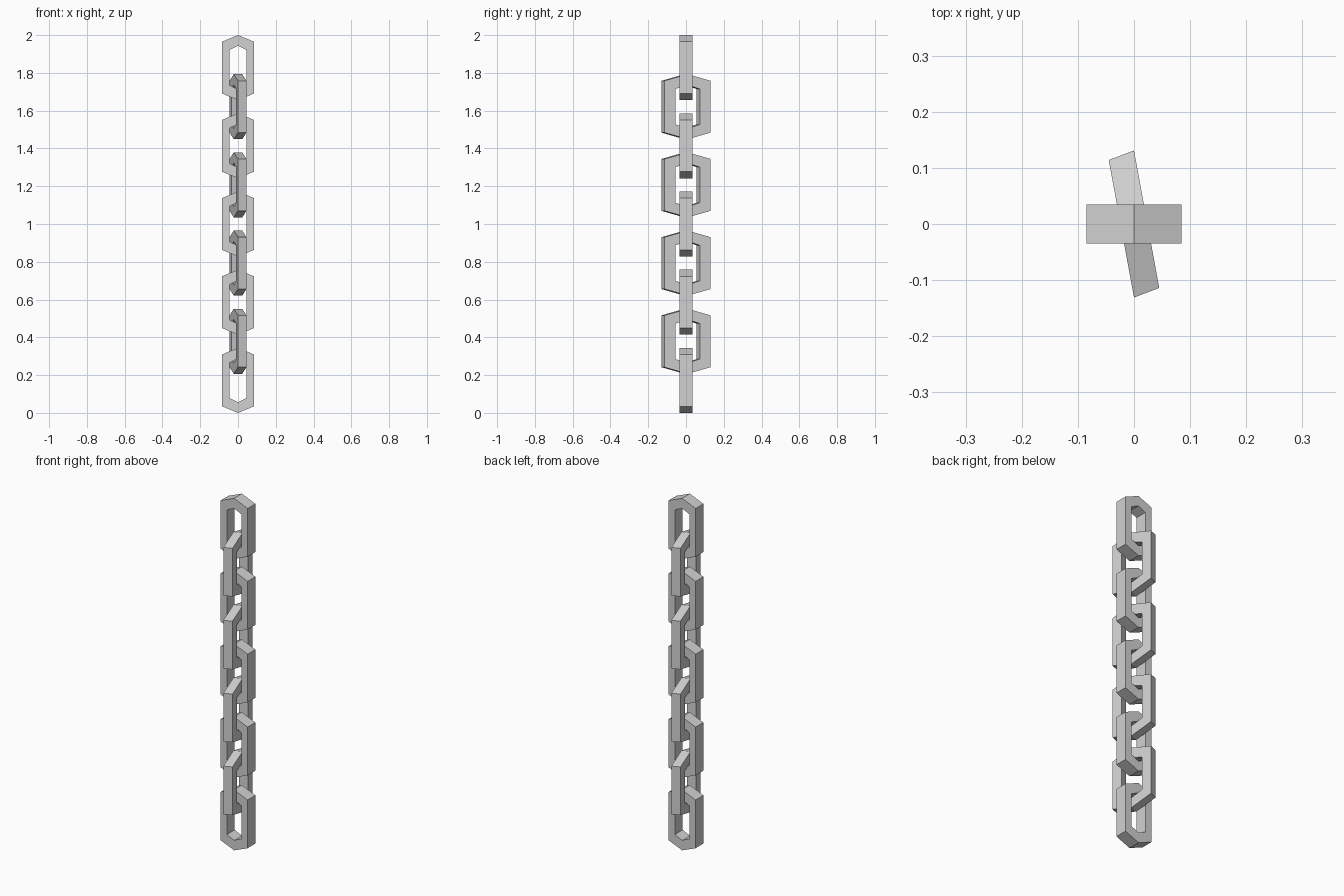
import bpy
import bmesh
from mathutils import Vector

cube = bpy.data.objects.get("Cube")
if cube:
    bpy.data.objects.remove(cube, do_unlink=True)

# One plain metal grey
grey = bpy.data.materials.new("chain_grey")
grey.use_nodes = True
grey.diffuse_color = (0.64, 0.64, 0.64, 1)
grey.node_tree.nodes["Principled BSDF"].inputs["Base Color"].default_value = (0.64, 0.64, 0.64, 1)

LINK_HALF = 0.172
PITCH = (2 - 2 * LINK_HALF) / 4


def hexagon(width, shoulder, apex):
    """Elongated six-sided outline, as (across, up) pairs."""
    return [(0, apex), (width, shoulder), (width, -shoulder),
            (0, -apex), (-width, -shoulder), (-width, shoulder)]


OUTER = hexagon(1, 0.137, LINK_HALF)
INNER = hexagon(0.53, 0.094, 0.115)


def make_link_mesh(name, across, depth):
    """Hexagonal ring spanned by a half-width vector and a half-thickness vector."""
    bm = bmesh.new()

    def loop(outline, side):
        return [bm.verts.new(across * u + depth * side + Vector((0, 0, z)))
                for u, z in outline]

    loops = [loop(OUTER, -1), loop(INNER, -1), loop(INNER, 1), loop(OUTER, 1)]
    for a, b in zip(loops, loops[1:] + loops[:1]):
        for i in range(6):
            j = (i + 1) % 6
            bm.faces.new((a[i], a[j], b[j], b[i]))
    bmesh.ops.recalc_face_normals(bm, faces=bm.faces)
    mesh = bpy.data.meshes.new(name)
    bm.to_mesh(mesh)
    bm.free()
    mesh.materials.append(grey)
    return mesh


def place_links(name, mesh, count, first_z):
    for i in range(count):
        link = bpy.data.objects.new(f"{name}_{i + 1}", mesh)
        link.location.z = first_z + i * PITCH
        bpy.context.collection.objects.link(link)


# Links facing the front
flat_mesh = make_link_mesh("front_link", Vector((0.085, 0, 0)), Vector((0, 0.035, 0)))
place_links("front_link", flat_mesh, 5, LINK_HALF)

# Skewed links turned across them
cross_mesh = make_link_mesh("cross_link", Vector((-0.0225, 0.1225, 0)), Vector((0.0225, 0.0085, 0)))
place_links("cross_link", cross_mesh, 4, LINK_HALF + PITCH / 2)
